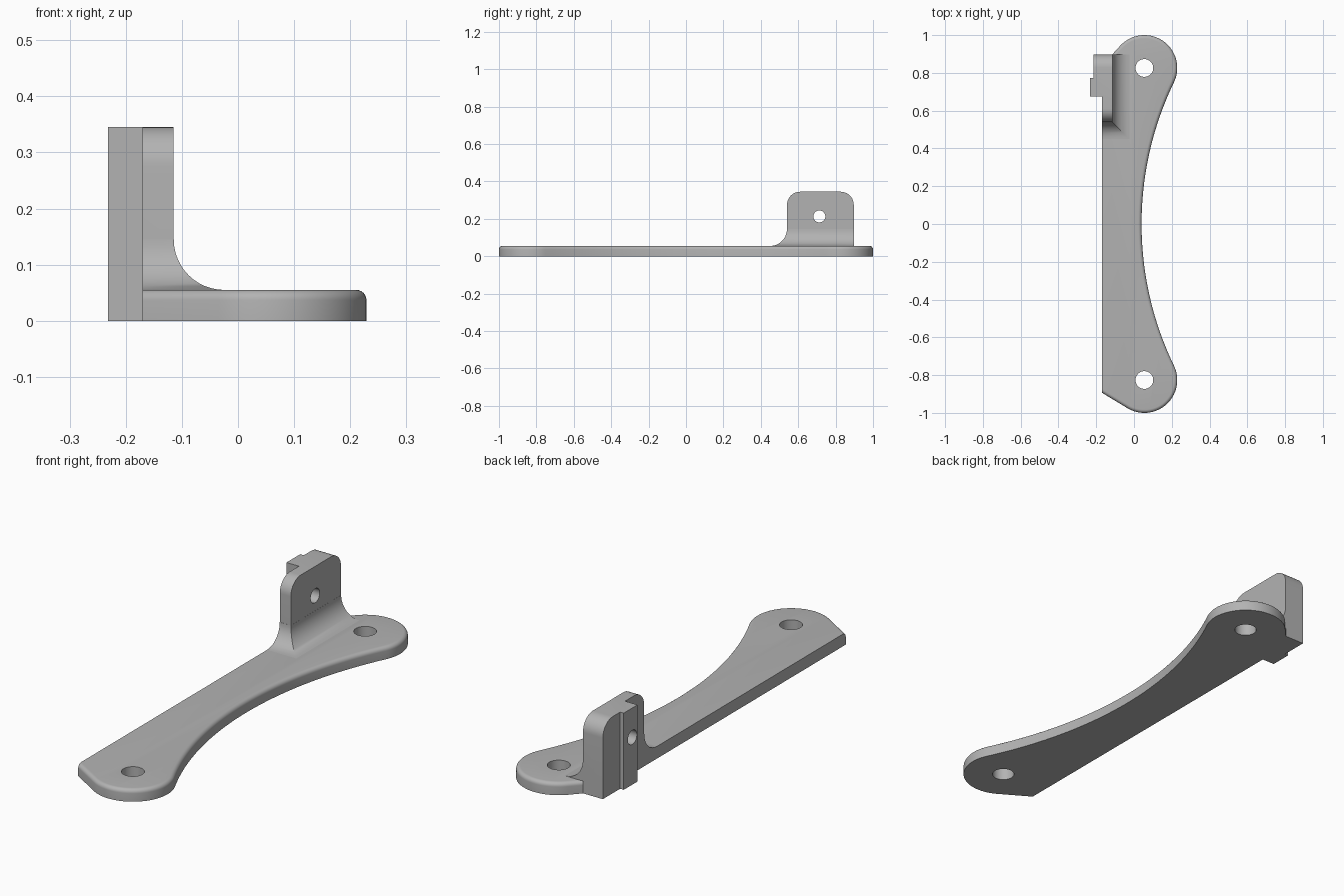
import bpy, bmesh, math
from math import sin, cos, pi, radians

cube = bpy.data.objects.get("Cube")
if cube:
    bpy.data.objects.remove(cube)

grey = bpy.data.materials.new("plain_grey")
grey.use_nodes = True
grey.diffuse_color = (0.45, 0.45, 0.45, 1)
grey.node_tree.nodes["Principled BSDF"].inputs["Base Color"].default_value = (0.45, 0.45, 0.45, 1)

LEFT, FACE = -0.17, -0.115      # straight plate edge, inner bracket face
Y0, Y1 = 0.54, 0.897            # bracket front and rear
THICK, TOP = 0.055, 0.345
CX, CY, R = 0.055, 0.826, 0.174  # lobe centres and radius
WAIST = 0.04


def loft(name, rings):
    """Closed solid through rings of equal point count."""
    bm = bmesh.new()
    loops = [[bm.verts.new(p) for p in ring] for ring in rings]
    n = len(loops[0])
    for a, b in zip(loops, loops[1:]):
        for i in range(n):
            j = (i + 1) % n
            bm.faces.new((a[i], a[j], b[j], b[i]))
    bm.faces.new(loops[0])
    bm.faces.new(loops[-1])
    bmesh.ops.recalc_face_normals(bm, faces=bm.faces)
    mesh = bpy.data.meshes.new(name)
    bm.to_mesh(mesh)
    bm.free()
    mesh.materials.append(grey)
    obj = bpy.data.objects.new(name, mesh)
    bpy.context.collection.objects.link(obj)
    return obj


def apply_boolean(target, tool, operation):
    mod = target.modifiers.new("cut", "BOOLEAN")
    mod.operation, mod.solver, mod.object = operation, "EXACT", tool
    bpy.context.view_layer.objects.active = target
    bpy.ops.object.modifier_apply(modifier=mod.name)
    bpy.data.objects.remove(tool)


def circle(cx, cy, r, steps=40):
    return [(cx + r * cos(2 * pi * i / steps), cy + r * sin(2 * pi * i / steps)) for i in range(steps)]


def arc(cx, cy, r, a0, a1, steps):
    return [(cx + r * cos(a0 + (a1 - a0) * i / steps), cy + r * sin(a0 + (a1 - a0) * i / steps))
            for i in range(steps + 1)]


def plate_outline(e):
    """Plate edge moved inward by e, except along the straight side."""
    r = R - e
    # waist arc tangent to both lobes
    dx = WAIST - CX
    big = (dx * dx + CY * CY - R * R) / (2 * (R - dx))
    centre = WAIST + big
    t = math.atan2(CY, centre - CX)
    front, rear = radians(-121.2), radians(137.6)

    def side_point(cy, a):
        return (LEFT, cy + (r - cos(a) * (LEFT - CX)) / sin(a))

    pts = [side_point(-CY, front)]
    pts += arc(CX, -CY, r, front, t, 36)
    pts += arc(centre, 0, big + e, pi + t, pi - t, 48)[1:-1]
    pts += arc(CX, CY, r, -t, rear, 36)
    return pts + [side_point(CY, rear)]


# base plate with rounded upper rim
ROUND = 0.018
levels = [(0, 0)] + [(THICK - ROUND * (1 - sin(a)), ROUND * (1 - cos(a)))
                     for a in [pi / 2 * i / 6 for i in range(7)]]
plate = loft("base_plate", [[(x, y, z) for x, y in plate_outline(e)] for z, e in levels])
for cy in (-CY, CY):
    hole = loft("hole_cutter", [[(x, y, z) for x, y in circle(CX, cy, 0.047)] for z in (-0.1, 0.2)])
    apply_boolean(plate, hole, "DIFFERENCE")

# upright bracket: stepped plan trimmed by a round-cornered side profile
plan = [(FACE, Y0), (FACE, Y1), (-0.214, Y1), (-0.214, 0.774), (-0.232, 0.774),
        (-0.232, 0.676), (LEFT, 0.676), (LEFT, Y0)]
bracket = loft("upright_bracket", [[(x, y, z) for x, y in plan] for z in (0, TOP)])
C = 0.07
side = [(Y0, -0.1), (Y1, -0.1)]
side += arc(Y1 - C, TOP - C, C, 0, pi / 2, 10) + arc(Y0 + C, TOP - C, C, pi / 2, pi, 10)
trim = loft("corner_trim", [[(x, y, z) for y, z in side] for x in (-0.4, 0.1)])
apply_boolean(bracket, trim, "INTERSECT")
bore = loft("bore_cutter", [[(x, y, z) for y, z in circle(0.713, 0.213, 0.032)] for x in (-0.4, 0.1)])
apply_boolean(bracket, bore, "DIFFERENCE")

# concave fillet at the bracket foot, mitred at its front corner
F = 0.09
rings = []
for i in range(13):
    a = pi / 2 * i / 12
    d, z = F * (1 - sin(a)) + 0.0005, THICK + F * (1 - cos(a))
    rings.append([(LEFT, Y0 - d, z), (FACE + d, Y0 - d, z), (FACE + d, Y1, z), (LEFT, Y1, z)])
fillet = loft("foot_fillet", rings)

# smooth curved faces, keep edges sharp
for obj in (plate, bracket, fillet):
    bpy.ops.object.select_all(action="DESELECT")
    obj.select_set(True)
    bpy.context.view_layer.objects.active = obj
    bpy.ops.object.shade_smooth_by_angle(angle=radians(30))
